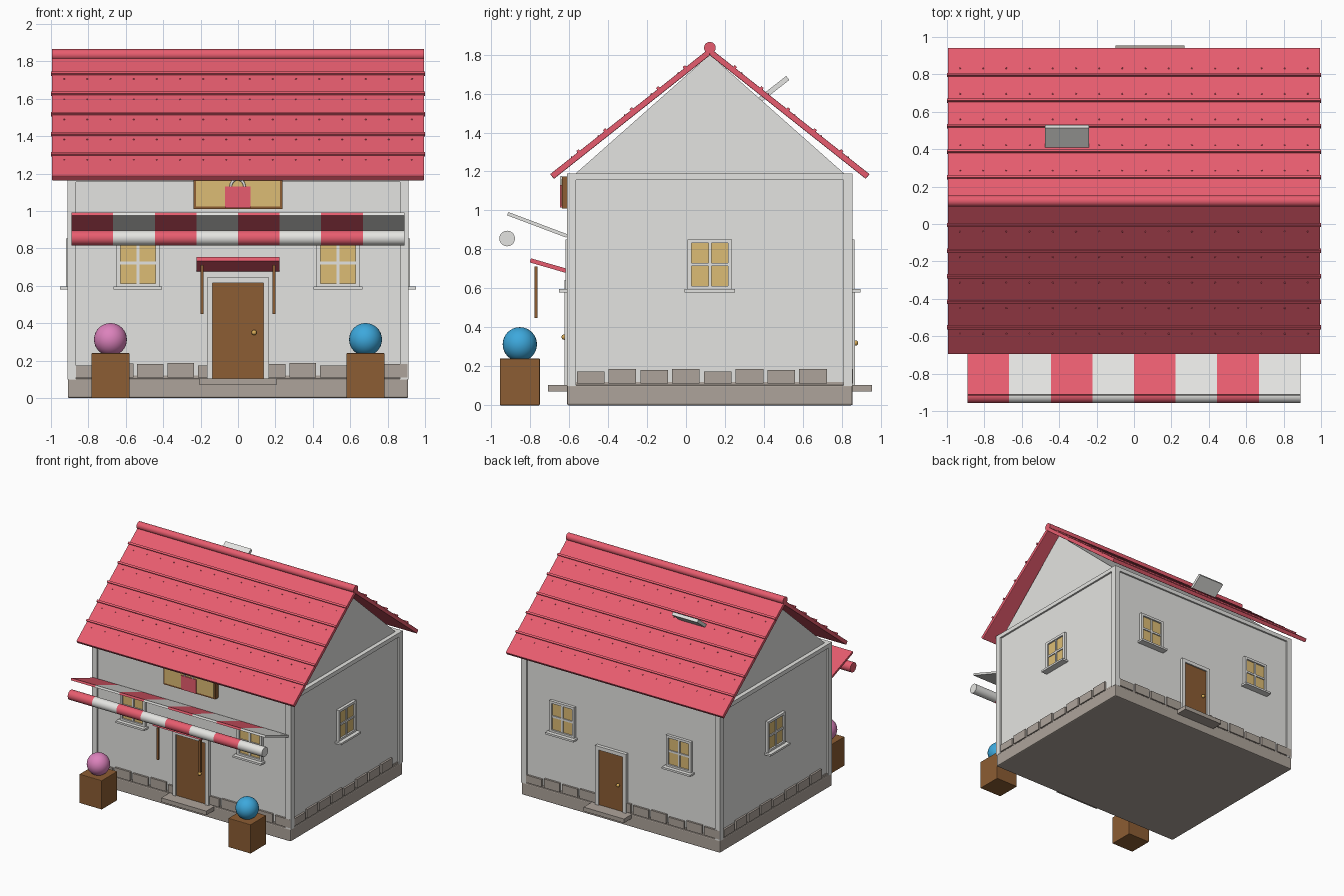
import bpy, bmesh, math
from mathutils import Matrix, Vector

if "Cube" in bpy.data.objects:
    bpy.data.objects.remove(bpy.data.objects["Cube"])


def material(name, hexcol):
    m = bpy.data.materials.new(name)
    c = [int(hexcol[i:i + 2], 16) / 255 for i in (0, 2, 4)]
    m.diffuse_color = [v / 12.92 if v < 0.04045 else ((v + 0.055) / 1.055) ** 2.4 for v in c] + [1]
    m.use_nodes = True
    m.node_tree.nodes["Principled BSDF"].inputs["Base Color"].default_value = m.diffuse_color
    return m


WHITE = material("off_white", "E4E4E1")
RED = material("coral_red", "E85D6F")
STONE = material("stone", "AEA49B")
BROWN = material("wood_brown", "8C5D33")
GOLD = material("warm_glass", "DCBC75")
KNOB = material("brass", "D9AC58")
BLUE = material("blue", "3DA8DC")
PINK = material("pink", "DC82BC")

CY = 0.1225  # centre of the house in depth


def finish(name, bm, mat, smooth=False):
    bmesh.ops.recalc_face_normals(bm, faces=bm.faces)
    me = bpy.data.meshes.new(name)
    bm.to_mesh(me)
    bm.free()
    me.materials.append(mat)
    ob = bpy.data.objects.new(name, me)
    bpy.context.collection.objects.link(ob)
    if smooth:
        bpy.ops.object.select_all(action='DESELECT')
        ob.select_set(True)
        bpy.context.view_layer.objects.active = ob
        bpy.ops.object.shade_smooth_by_angle(angle=math.radians(40))
    return ob


def box(name, loc, size, mat, rx=0, rz=0, bevel=0):
    bm = bmesh.new()
    bmesh.ops.create_cube(bm, size=1)
    bmesh.ops.scale(bm, vec=size, verts=bm.verts)
    if bevel:
        bmesh.ops.bevel(bm, geom=bm.edges[:], offset=bevel, segments=2, profile=0.5, affect='EDGES')
    ob = finish(name, bm, mat)
    ob.location = loc
    ob.rotation_euler = (rx, 0, rz)
    return ob


def ball(name, loc, r, mat, seg=32):
    bm = bmesh.new()
    bmesh.ops.create_uvsphere(bm, u_segments=seg, v_segments=seg // 2, radius=r)
    ob = finish(name, bm, mat, True)
    ob.location = loc
    return ob


def rod_x(name, x0, x1, y, z, r, mat):
    bm = bmesh.new()
    bmesh.ops.create_cone(bm, cap_ends=True, segments=32, radius1=r, radius2=r, depth=x1 - x0,
                          matrix=Matrix.Rotation(math.pi / 2, 4, 'Y'))
    ob = finish(name, bm, mat, True)
    ob.location = ((x0 + x1) / 2, y, z)
    return ob


def prism_x(name, profile, hx, mat, bevel=0):
    bm = bmesh.new()
    f = bm.faces.new([bm.verts.new((-hx, y, z)) for y, z in profile])
    ext = bmesh.ops.extrude_face_region(bm, geom=[f])
    bmesh.ops.translate(bm, vec=(2 * hx, 0, 0),
                        verts=[v for v in ext['geom'] if isinstance(v, bmesh.types.BMVert)])
    if bevel:
        bmesh.ops.bevel(bm, geom=bm.edges[:], offset=bevel, segments=2, profile=0.5, affect='EDGES')
    return finish(name, bm, mat)


# Base, walls, gable
WX, WY = 0.895, 0.7175
box("foundation", (0, CY, 0.0525), (1.82, 1.466, 0.105), STONE, bevel=0.008)
box("mortar_band", (0, CY, 0.11), (2 * WX + 0.012, 2 * WY + 0.012, 0.02), STONE)
box("walls", (0, CY, 0.64), (2 * WX, 2 * WY, 1.09), WHITE)
prism_x("gable", [(CY - 0.70, 1.18), (CY + 0.70, 1.18), (CY, 1.80)], 0.875, WHITE)
for sx in (-1, 1):
    for sy in (-1, 1):
        box("corner_post", (sx * 0.888, CY + sy * 0.71, 0.645), (0.046, 0.046, 1.09), WHITE)
    box("top_trim_side", (sx * 0.89, CY, 1.173), (0.04, 1.46, 0.034), WHITE)
for sy in (-1, 1):
    box("top_trim", (0, CY + sy * 0.712, 1.173), (1.82, 0.04, 0.034), WHITE)

# Roof slabs, shingle course strips and nails, ridge
SL = 0.79
ANG = math.atan(SL)
top = lambda d: 1.834 - SL * d
for s in (-1, 1):
    prism_x("roof_slab", [(CY, 1.834), (CY + s * 0.82, top(0.82)),
                          (CY + s * 0.80, top(0.82) - 0.024), (CY, 1.796)], 0.995, RED, 0.004)
    for i in range(5):
        d = 0.128 + 0.1365 * i
        box("shingle_strip", (0, CY + s * d, top(d) + 0.001), (2.0, 0.016, 0.018), RED, rx=-s * ANG)
        bm = bmesh.new()
        for k in range(16):
            dn = d + 0.035
            bmesh.ops.create_icosphere(bm, subdivisions=1, radius=0.005, matrix=Matrix.Translation(
                (-0.93 + 0.124 * k, CY + s * dn, top(dn))))
        finish("roof_nails", bm, RED)
rod_x("ridge_cap", -0.995, 0.995, CY, 1.835, 0.03, RED)
box("roof_hatch", (-0.358, 0.42, 1.60), (0.235, 0.26, 0.026), WHITE, rx=math.radians(38))


# Wall fittings: u along the wall, n outward, z up; ang turns the front wall to each side
def fitter(ang, off):
    rot = Matrix.Rotation(ang, 3, 'Z')
    origin = Vector((0, CY, 0)) + rot @ Vector((0, -off, 0))

    def fit(name, u, n, z, su, sn, sz, mat):
        return box(name, origin + rot @ Vector((u, -n, z)), (su, sn, sz), mat, rz=ang)
    fit.point = lambda u, n, z: origin + rot @ Vector((u, -n, z))
    return fit


def window(fit, u):
    z = 0.722
    fit("window_glass", u, 0.003, z, 0.20, 0.014, 0.24, GOLD)
    for s in (-1, 1):
        fit("window_jamb", u + s * 0.104, 0.008, z, 0.020, 0.032, 0.26, WHITE)
        fit("window_rail", u, 0.008, z + s * 0.12, 0.226, 0.032, 0.020, WHITE)
    fit("window_mullion", u, 0.007, z, 0.016, 0.022, 0.23, WHITE)
    fit("window_crossbar", u, 0.007, z, 0.20, 0.022, 0.016, WHITE)
    fit("window_sill", u, 0.025, 0.588, 0.26, 0.062, 0.016, WHITE)


def door(fit, u, hw, ztop, step_hw, knob_z):
    fit("door_panel", u, 0.006, (0.105 + ztop) / 2, 2 * hw, 0.02, ztop - 0.105, BROWN)
    for s in (-1, 1):
        fit("door_jamb", u + s * (hw + 0.014), 0.01, (0.105 + ztop) / 2, 0.03, 0.036, ztop - 0.105, WHITE)
    fit("door_lintel", u, 0.01, ztop + 0.014, 2 * hw + 0.058, 0.036, 0.03, WHITE)
    fit("door_step", u, 0.057, 0.087, 2 * step_hw, 0.115, 0.034, STONE)
    ball("door_knob", fit.point(u + hw * 0.63, 0.03, knob_z), 0.014, KNOB, 16)


def stones(fit, start, count, skip=None):
    heights = (0.062, 0.074, 0.07, 0.076)
    for i in range(count):
        a, b = start + 0.163 * i, start + 0.163 * i + 0.142
        if skip:  # trim stones against the doorway
            if a < skip[0] < b:
                b = skip[0]
            elif a < skip[1] < b:
                a = skip[1]
            elif a >= skip[0] and b <= skip[1]:
                continue
        h = heights[i % 4]
        fit("base_stone", (a + b) / 2, 0.005, 0.111 + h / 2, b - a, 0.022, h, STONE)


front, back = fitter(0, WY), fitter(math.pi, WY)
right, left = fitter(math.pi / 2, WX), fitter(-math.pi / 2, WX)
for f in (front, back):
    window(f, -0.535)
    window(f, 0.535)
window(right, 0)
window(left, 0)
door(front, 0, 0.137, 0.615, 0.207, 0.35)
door(back, -0.085, 0.112, 0.565, 0.185, 0.32)
stones(front, -0.865, 11, (-0.165, 0.165))
stones(back, -0.865, 11, (-0.225, 0.055))
stones(right, -0.683, 8)
stones(left, -0.683, 8)

# Striped awning with rolled front edge
for i in range(8):
    m = WHITE if i % 2 else RED
    x0 = -0.89 + 0.2225 * i
    box("awning_stripe", (x0 + 0.11125, -0.7625, 0.926), (0.2225, 0.326, 0.018), m, rx=-math.atan2(0.115, 0.305))
    rod_x("awning_roll", x0, x0 + 0.2225, -0.918, 0.856, 0.04, m)

# Door canopy on two posts
box("door_canopy", (0, -0.703, 0.716), (0.445, 0.20, 0.022), RED, rx=-math.atan2(0.055, 0.19))
for s in (-1, 1):
    box("canopy_post", (s * 0.193, -0.77, 0.58), (0.017, 0.017, 0.264), BROWN)

# Shop sign with a bag emblem
box("sign_board", (0, -0.615, 1.092), (0.475, 0.042, 0.165), BROWN)
box("sign_panel", (0, -0.636, 1.092), (0.448, 0.006, 0.138), GOLD)
box("sign_bag", (-0.002, -0.64, 1.073), (0.136, 0.014, 0.116), RED)
cu = bpy.data.curves.new("bag_handle", 'CURVE')
cu.dimensions = '3D'
cu.bevel_depth = 0.007
cu.bevel_resolution = 2
sp = cu.splines.new('POLY')
sp.points.add(12)
for k, p in enumerate(sp.points):
    t = math.pi * k / 12
    p.co = (0.037 * math.cos(t) - 0.002, -0.64, 1.128 + 0.042 * math.sin(t), 1)
cu.materials.append(WHITE)
bpy.context.collection.objects.link(bpy.data.objects.new("bag_handle", cu))

# Planters with round bushes
for s, m in ((-1, PINK), (1, BLUE)):
    box("planter", (s * 0.682, -0.853, 0.12), (0.205, 0.205, 0.24), BROWN, bevel=0.004)
    ball("round_bush", (s * 0.682, -0.853, 0.313), 0.088, m)
